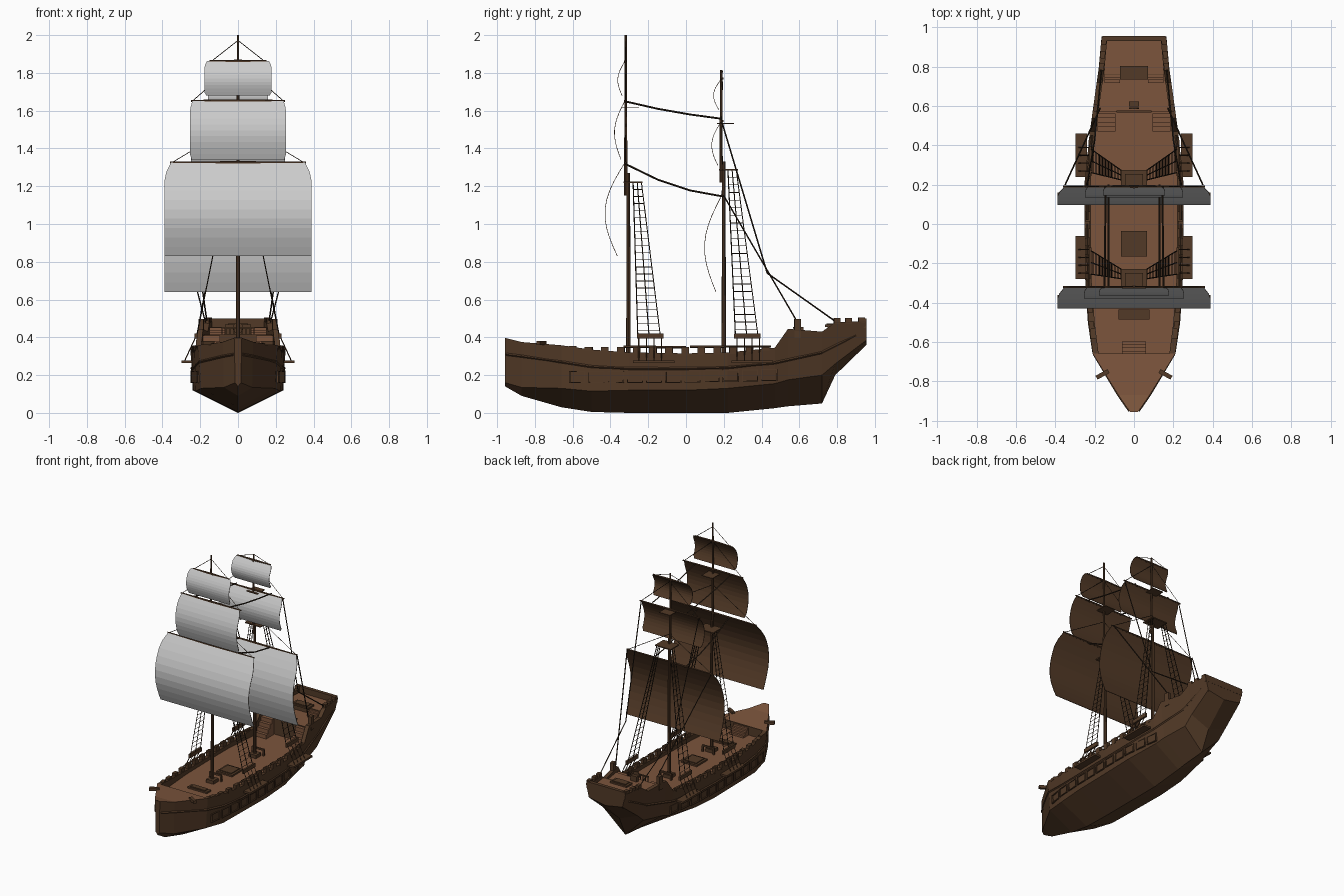
import bpy, bmesh, math
from mathutils import Vector, Matrix

if "Cube" in bpy.data.objects:
    bpy.data.objects.remove(bpy.data.objects["Cube"])


def material(name, rgb):
    m = bpy.data.materials.new(name)
    m.diffuse_color = (*rgb, 1)
    m.use_nodes = True
    m.node_tree.nodes["Principled BSDF"].inputs["Base Color"].default_value = m.diffuse_color
    return m


HULL = material("dark_wood", (0.085, 0.042, 0.02))
DECK = material("deck_wood", (0.2, 0.09, 0.045))
ROPE = material("tarred_rope", (0.03, 0.018, 0.01))
CLOTH = material("canvas", (0.8, 0.8, 0.8))


def finish(name, bm, *mats):
    me = bpy.data.meshes.new(name)
    bm.to_mesh(me)
    bm.free()
    ob = bpy.data.objects.new(name, me)
    bpy.context.collection.objects.link(ob)
    for m in mats:
        me.materials.append(m)
    return ob


def box(bm, c, s, yaw=0, pitch=0):
    mat = (Matrix.Translation(c) @ Matrix.Rotation(yaw, 4, 'Z')
           @ Matrix.Rotation(pitch, 4, 'X') @ Matrix.Diagonal((*s, 1)))
    bmesh.ops.create_cube(bm, size=1, matrix=mat)


def rod(bm, a, b, r=0.0025, r2=None, sides=4):
    a, b = Vector(a), Vector(b)
    d = b - a
    mat = Matrix.Translation((a + b) / 2) @ d.to_track_quat('Z', 'Y').to_matrix().to_4x4()
    bmesh.ops.create_cone(bm, cap_ends=True, segments=sides, radius1=r,
                          radius2=r if r2 is None else r2, depth=d.length, matrix=mat)


# hull stations: y, keel z, chine x, chine z, rail x, rail z
ST = [(-.957, .14, .015, .16, .02, .397), (-.87, .09, .075, .135, .08, .375),
      (-.66, .03, .195, .13, .21, .358), (-.5, .005, .225, .115, .23, .335),
      (-.3, 0, .235, .12, .245, .32), (0, 0, .24, .12, .25, .315),
      (.22, 0, .235, .13, .25, .32), (.47, .025, .2, .155, .225, .345),
      (.54, .035, .185, .175, .215, .445), (.72, .05, .15, .2, .19, .43),
      (.79, .2, .15, .26, .18, .48), (.955, .36, .14, .385, .165, .485)]


def at(y):
    for a, b in zip(ST, ST[1:]):
        if y <= b[0]:
            t = (y - a[0]) / (b[0] - a[0])
            return [p + (q - p) * t for p, q in zip(a, b)]
    return list(ST[-1])


def side_x(y, z):
    _, k, cx, cz, sx, tz = at(y)
    return cx + (sx - cx) * (z - cz) / (tz - cz)


def heading(y):
    return -math.atan((at(y + .03)[4] - at(y - .03)[4]) / .06)


# hull shell with chine and thick bulwark
bm = bmesh.new()
rings = []
for y, kz, cx, cz, sx, tz in ST:
    ix = max(sx - .03, .003)
    half = [(cx, cz), (sx, tz), (ix, tz), (ix, max(.28, kz + .02))]
    pts = [(-x, z) for x, z in reversed(half)] + [(0, kz)] + half
    rings.append([bm.verts.new((x, y, z)) for x, z in pts])
for a, b in zip(rings, rings[1:]):
    for i in range(8):
        bm.faces.new((a[i], a[i + 1], b[i + 1], b[i]))
bm.faces.new(rings[0][2:7])
bm.faces.new(rings[-1][2:7])
bmesh.ops.recalc_face_normals(bm, faces=bm.faces)
finish("hull", bm, HULL)


# decks following the hull outline
def deck(name, y0, y1, z=None, inset=.025):
    bm = bmesh.new()
    ys = [y0] + [s[0] for s in ST if y0 < s[0] < y1] + [y1]
    rows = []
    for y in ys:
        s = at(y)
        x = max(s[4] - inset, .004)
        h = s[5] + .001 if z is None else z
        rows.append([bm.verts.new((-x, y, h)), bm.verts.new((x, y, h))])
    for a, b in zip(rows, rows[1:]):
        bm.faces.new((a[0], a[1], b[1], b[0]))
    finish(name, bm, DECK)


deck("foredeck", -.957, -.66, inset=0)
deck("main_deck", -.66, .57, .29)
deck("quarter_deck", .57, .76, .415)
deck("poop_deck", .76, .95, .455)

# bulkheads, taffrail
bm = bmesh.new()
box(bm, (0, -.665, .322), (.38, .012, .066))
box(bm, (0, .575, .352), (.37, .012, .124))
box(bm, (0, .765, .43), (.3, .012, .05))
box(bm, (0, .943, .475), (.32, .026, .05))
finish("bulkheads", bm, HULL)

# stairs
bm = bmesh.new()
for i in range(4):
    for s in (-1, 1):
        h = .03 * (i + 1)
        box(bm, (s * .14, .482 + .023 * i, .29 + h / 2), (.09, .024, h))
    box(bm, (0, -.605 - .016 * i, .29 + .007 * (i + 1)), (.12, .016, .014 * (i + 1)))
for i in range(3):
    h = .012 * (i + 1)
    for s in (-1, 1):
        box(bm, (s * .11, .725 + .014 * i, .415 + h / 2), (.08, .014, h))
finish("stairs", bm, DECK)

# hatches, mast collars, wheel stand, quarter-deck rail
bm = bmesh.new()
for y, w, l, z in ((-.1, .13, .13, .29), (-.46, .16, .05, .29), (.77, .14, .07, .455)):
    box(bm, (0, y, z + .006), (w, l, .012))
    box(bm, (0, y, z + .01), (w * .75, l * .75, .016))
for y in (-.305, .2):
    box(bm, (0, y, .3), (.06, .06, .03))
    box(bm, (0, y + .04, .335), (.1, .012, .012))
    for s in (-1, 1):
        box(bm, (s * .045, y + .04, .31), (.012, .012, .05))
box(bm, (0, .61, .435), (.05, .025, .04))
rod(bm, (0, .585, .45), (0, .593, .45), .028, sides=10)
for i in range(-4, 5):
    box(bm, (i * .021, .572, .43), (.006, .006, .04))
box(bm, (0, .572, .452), (.18, .01, .008))
finish("deck_fittings", bm, HULL)

# gun-port frames, wales, bulwark blocks, rails, catheads, channels
ports, trim = bmesh.new(), bmesh.new()
for s in (-1, 1):
    for i in range(11):
        y = -.575 + .1015 * i
        z = .19 + .02 * max(0, y + .1)
        x, a = s * (side_x(y, z) + .001), s * heading(y)
        for dz in (-.029, .029):
            box(ports, (x, y, z + dz), (.012, .086, .006), a)
        for dy in (-.04, .04):
            box(ports, (x - s * dy * math.tan(abs(a)) * (1 if s * a > 0 else -1), y + dy, z),
                (.012, .006, .06), a)
    for i in range(13):
        y = -.6 + .085 * i
        e = at(y)
        box(trim, (s * (e[4] - .012), y, (e[5] + .35) / 2 - .005), (.026, .04, max(.02, .36 - e[5])), s * heading(y))
    for y in (.59, .8, .86, .93):
        e = at(y)
        box(trim, (s * (e[4] - .014), y, e[5] + .006), (.026, .035, .03 if y > .7 else .1), s * heading(y))
    for ya, yb, z in ((-.33, -.16, .35), (-.16, 0, .347), (.02, .2, .35), (.2, .45, .352)):
        rod(trim, (s * (at(ya)[4] - .012), ya, z), (s * (at(yb)[4] - .012), yb, z), .006)
    ys = [-.95, -.87, -.66, -.5, -.3, 0, .22, .47, .72, .9]
    wz = [.31, .3, .27, .245, .235, .235, .24, .265, .32, .41]
    for k in range(len(ys) - 1):
        rod(trim, (s * side_x(ys[k], wz[k]), ys[k], wz[k]),
            (s * side_x(ys[k + 1], wz[k + 1]), ys[k + 1], wz[k + 1]), .007)
    box(trim, (s * .16, -.765, .37), (.07, .022, .022), -s * .5)
    for y in (-.17, .35):
        box(trim, (s * .268, y, .27), (.06, .22, .014))
        box(trim, (s * .222, y - .02 if y < 0 else y - .025, .407), (.014, .14, .028))
        for k in range(4):
            yy = y - .08 + .04 * k
            rod(trim, (s * .285, yy, .27), (s * .225, yy, .4), .003)
finish("gun_port_frames", ports, HULL)
finish("side_trim", trim, HULL)

# masts: lower pole, topmast, platform, crosstree
bm = bmesh.new()
for y, low, base, top, plat, cross in ((-.305, 1.27, 1.15, 2.0, 1.22, 1.618),
                                       (.2, 1.33, 1.22, 1.815, 1.288, 1.533)):
    rod(bm, (0, y, .28), (0, y, low), .012, .009, 8)
    rod(bm, (0, y - .014, base), (0, y - .014, top), .009, .006, 8)
    box(bm, (0, y + .025, plat), (.13, .1, .008))
    box(bm, (0, y + .01, cross), (.09, .09, .005))
finish("masts", bm, HULL)

# sails with yards: top z, bottom z, half width, belly, foot offset, yard half length
SAILS = {-.325: ((1.325, .83, .39, .085, .04, .36), (1.652, 1.34, .255, .045, .02, .25),
                 (1.862, 1.68, .178, .03, .015, .15)),
         .187: ((1.15, .64, .39, .075, .03, .36), (1.545, 1.31, .25, .042, .02, .25),
                (1.77, 1.605, .158, .035, .015, .14))}
yards, ropes = bmesh.new(), bmesh.new()
N = 10
for y0, rig in SAILS.items():
    for n, (zt, zb, w, b, e, hl) in enumerate(rig):
        bm = bmesh.new()
        rows = []
        for i in range(N + 1):
            t = i / N
            z = zt + (zb - zt) * t
            y = y0 - e * t - b * math.sin(math.pi * t)
            x = w - (.035 if n == 0 else .014) * max(0, 1 - t * 7)
            if n and i == N:
                x -= .01
            rows.append([bm.verts.new((x * k / 3, y, z)) for k in range(-3, 4)])
        for r, q in zip(rows, rows[1:]):
            for k in range(6):
                bm.faces.new((q[k], q[k + 1], r[k + 1], r[k]))
        ob = finish(("fore" if y0 < 0 else "aft") + "_sail_%d" % (n + 1), bm, CLOTH, HULL)
        m = ob.modifiers.new("cloth", 'SOLIDIFY')
        m.thickness, m.offset = .003, -1
        m.material_offset = m.material_offset_rim = 1
        for s in (-1, 1):
            rod(yards, (0, y0 + .004, zt), (s * hl, y0 + .004, zt), .008, .005, 6)
            # yard lifts
            up = zt + (.11 if y0 < 0 else .04) if n == 2 else zt + .21
            rod(ropes, (s * (hl - .01), y0 + .004, zt), (0, y0 + .006, up), .002)
finish("yards", yards, HULL)


def line(pts, r=.0035):
    for a, b in zip(pts, pts[1:]):
        rod(ropes, a, b, r)


# braces between masts and down to the stern; ratline ladders
for s in (-1, 1):
    line([(s * .15, -.325, 1.65), (s * .148, -.15, 1.61), (s * .146, .02, 1.58), (s * .145, .19, 1.557)], .005)
    line([(s * .13, -.325, 1.32), (s * .13, -.15, 1.235), (s * .13, .02, 1.178), (s * .13, .2, 1.145)], .005)
    line([(s * .24, .19, 1.54), (s * .2, .43, .74), (s * .165, .79, .485)], .004)
    line([(s * .35, .2, 1.15), (s * .172, .59, .48)], .004)
    for yt, yb, zt in ((-.28, -.255, 1.22), (.222, .262, 1.288)):
        def shroud(k, t):
            return Vector((s * (.22 - .165 * t), yb + .06 * k + (yt + .022 * k - yb - .06 * k) * t, .4 + (zt - .4) * t))
        for k in range(3):
            line([shroud(k, 0), shroud(k, 1)], .003)
        for i in range(1, 22):
            line([shroud(0, i / 22), shroud(2, i / 22)], .0018)
finish("rigging", ropes, ROPE)
